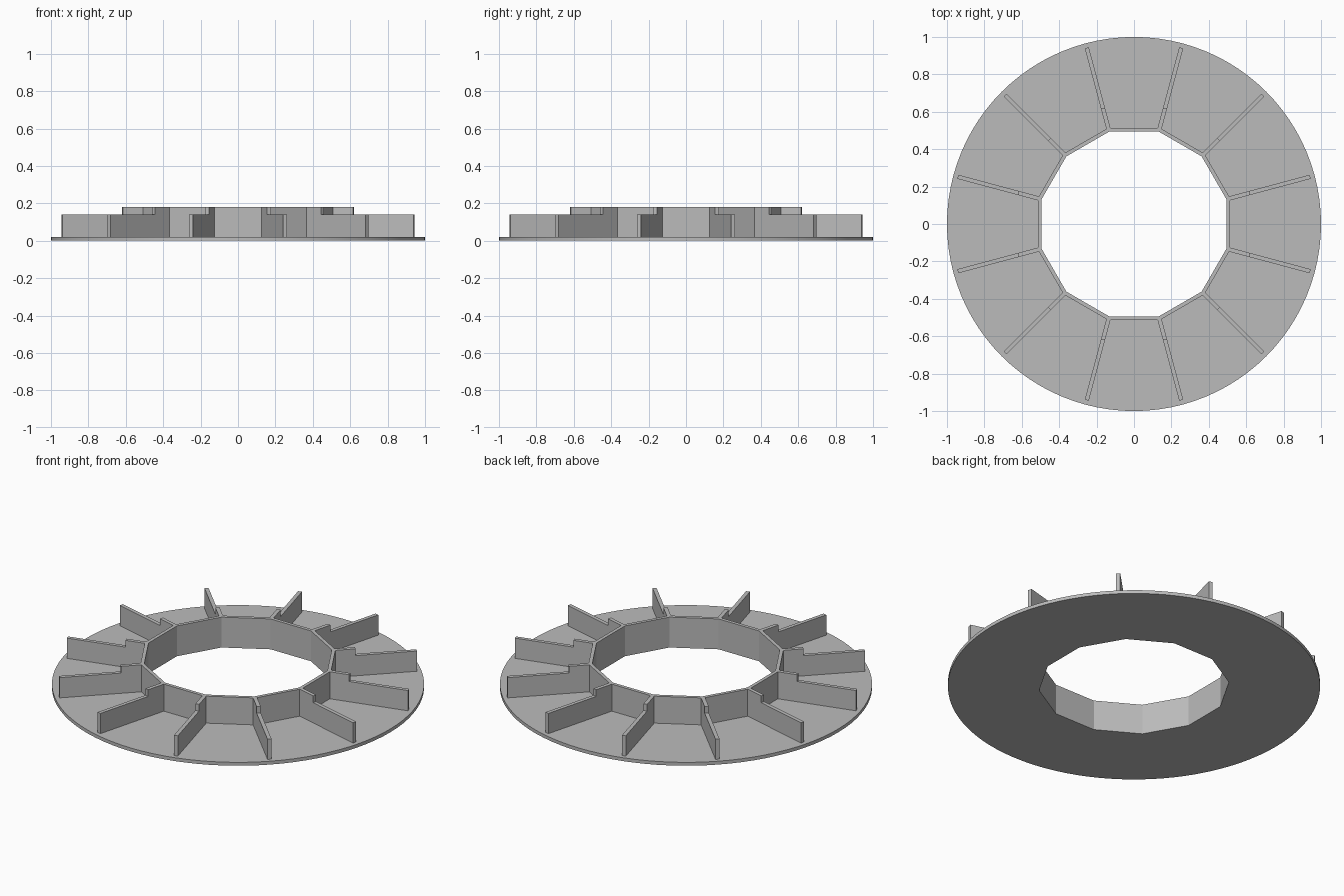
import bpy
import bmesh
from math import cos, sin, pi, radians
from mathutils import Matrix

if "Cube" in bpy.data.objects:
    bpy.data.objects.remove(bpy.data.objects["Cube"], do_unlink=True)

SIDES = 12          # collar facets, one fin per corner
STEPS = 96          # samples round the disc
PLATE, FIN, TOP = 0.02, 0.14, 0.18
INNER, OUTER = 0.494, 0.514   # collar apothems

grey = bpy.data.materials.new("plain_grey")
grey.use_nodes = True
colour = (0.5, 0.5, 0.5, 1)
grey.diffuse_color = colour
grey.node_tree.nodes["Principled BSDF"].inputs["Base Color"].default_value = colour


def finish(bm, name):
    bmesh.ops.recalc_face_normals(bm, faces=bm.faces)
    mesh = bpy.data.meshes.new(name)
    bm.to_mesh(mesh)
    bm.free()
    mesh.materials.append(grey)
    obj = bpy.data.objects.new(name, mesh)
    bpy.context.collection.objects.link(obj)
    return obj


def radius(size, faceted, angle):
    """Round radius, or distance to a polygon side of the given apothem."""
    if not faceted:
        return size
    sector = 2 * pi / SIDES
    return size / cos((angle + sector / 2) % sector - sector / 2)


# Round plate with a faceted collar: one closed section swept round the axis
section = [(INNER, True, 0), (INNER, True, TOP), (OUTER, True, TOP),
           (OUTER, True, PLATE), (1, False, PLATE), (1, False, 0)]
bm = bmesh.new()
rows = []
for i in range(STEPS):
    a = 2 * pi * i / STEPS
    rows.append([bm.verts.new((radius(s, f, a) * cos(a), radius(s, f, a) * sin(a), z))
                 for s, f, z in section])
for i, row in enumerate(rows):
    nxt = rows[(i + 1) % STEPS]
    for j in range(len(section)):
        k = (j + 1) % len(section)
        bm.faces.new((row[j], nxt[j], nxt[k], row[k]))
plate = finish(bm, "plate_with_collar")
bpy.context.view_layer.objects.active = plate
plate.select_set(True)
bpy.ops.object.shade_smooth_by_angle(angle=radians(20))
plate.select_set(False)

# Stepped fins, one on each collar corner
root = OUTER / cos(pi / SIDES) - 0.008
outline = [(root, PLATE), (0.975, PLATE), (0.975, FIN),
           (0.64, FIN), (0.64, TOP), (root, TOP)]
for n in range(SIDES):
    bm = bmesh.new()
    face = bm.faces.new([bm.verts.new((r, -0.011, z)) for r, z in outline])
    side = bmesh.ops.extrude_face_region(bm, geom=[face])["geom"]
    bmesh.ops.translate(bm, vec=(0, 0.022, 0),
                        verts=[v for v in side if isinstance(v, bmesh.types.BMVert)])
    turn = Matrix.Rotation(2 * pi * (n + 0.5) / SIDES, 4, "Z")
    bmesh.ops.transform(bm, matrix=turn, verts=bm.verts)
    finish(bm, f"fin_{n + 1}")
